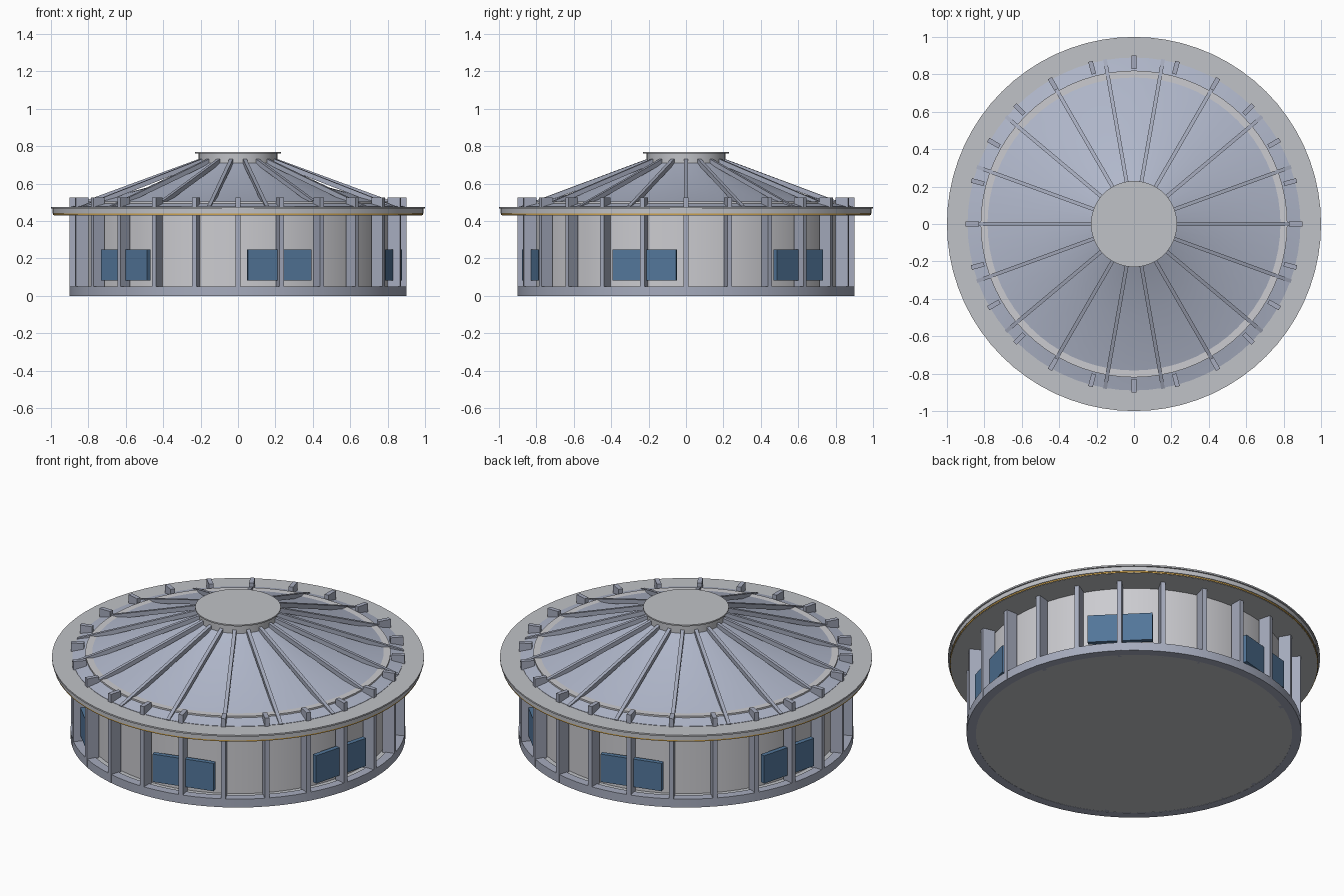
import bpy, bmesh, math
from mathutils import Matrix, Vector

if "Cube" in bpy.data.objects:
    bpy.data.objects.remove(bpy.data.objects["Cube"])


def mat(name, r, g, b):
    m = bpy.data.materials.new(name)
    m.diffuse_color = (r, g, b, 1)
    m.use_nodes = True
    m.node_tree.nodes["Principled BSDF"].inputs["Base Color"].default_value = m.diffuse_color
    return m


PALE = mat("pale_wall", 0.60, 0.60, 0.63)
GREY = mat("light_grey", 0.53, 0.54, 0.57)
ROOF = mat("blue_grey_roof", 0.44, 0.48, 0.60)
STEEL = mat("steel_blue", 0.38, 0.41, 0.51)
GLASS = mat("window_blue", 0.085, 0.18, 0.32)
GOLD = mat("gold_trim", 0.60, 0.36, 0.08)


def finish(name, bm, material, smooth=False):
    bmesh.ops.recalc_face_normals(bm, faces=bm.faces)
    me = bpy.data.meshes.new(name)
    bm.to_mesh(me)
    bm.free()
    ob = bpy.data.objects.new(name, me)
    bpy.context.collection.objects.link(ob)
    me.materials.append(material)
    if smooth:
        bpy.ops.object.select_all(action='DESELECT')
        ob.select_set(True)
        bpy.context.view_layer.objects.active = ob
        bpy.ops.object.shade_smooth_by_angle(angle=math.radians(12))
    return ob


def lathe(name, profile, material, closed=False, n=72):
    """Spin an (r, z) profile around the z axis."""
    bm = bmesh.new()
    pts = profile + profile[:1] if closed else profile
    vs = [bm.verts.new((r, 0, z)) for r, z in pts]
    es = [bm.edges.new(p) for p in zip(vs, vs[1:])]
    bmesh.ops.spin(bm, geom=vs + es, cent=(0, 0, 0), axis=(0, 0, 1),
                   angle=2 * math.pi, steps=n, use_merge=False)
    bmesh.ops.remove_doubles(bm, verts=bm.verts, dist=1e-5)
    return finish(name, bm, material, True)


def radial_boxes(name, angles, p0, p1, width, height, material):
    """Boxes running from p0 to p1 in the (r, z) plane, repeated at angles."""
    bm = bmesh.new()
    a, b = Vector((p0[0], 0, p0[1])), Vector((p1[0], 0, p1[1]))
    d = b - a
    tilt = math.atan2(-d.z, d.x)
    for ang in angles:
        m = (Matrix.Rotation(math.radians(ang), 4, 'Z')
             @ Matrix.Translation((a + b) / 2)
             @ Matrix.Rotation(tilt, 4, 'Y')
             @ Matrix.Diagonal((d.length, width, height, 1)))
        bmesh.ops.create_cube(bm, size=1, matrix=m)
    return finish(name, bm, material)


# Floor, base ring and drum wall
lathe("floor", [(0, 0.001), (0.85, 0.001), (0.85, 0.045), (0, 0.045)], GREY)
lathe("base_ring", [(0.85, 0), (0.9, 0), (0.9, 0.05), (0.85, 0.05)], STEEL, True)
lathe("drum_wall", [(0.82, 0.03), (0.82, 0.504), (0.77, 0.504)], PALE)

# Overhanging eave with a thin trim line
lathe("eave_ring", [(0.80, 0.43), (0.985, 0.43), (0.985, 0.441), (0.992, 0.441),
                    (0.992, 0.466), (1.0, 0.466), (1.0, 0.475), (0.80, 0.475)],
      GREY, True)
lathe("eave_trim", [(0.975, 0.432), (0.989, 0.432), (0.989, 0.440), (0.975, 0.440)],
      GOLD, True)

# Two-slope roof
lathe("roof", [(0.89, 0.474), (0.89, 0.477), (0.49, 0.578), (0.2, 0.715)], ROOF)

# Crown: neck and flat cap
lathe("crown_neck", [(0.21, 0.69), (0.21, 0.765)], GREY)
lathe("crown_cap", [(0, 0.762), (0.23, 0.762), (0.23, 0.77), (0, 0.77)], GREY)

# Wall columns, roof ribs, windows
radial_boxes("columns", range(0, 360, 15), (0.83, 0.263), (0.90, 0.263),
             0.025, 0.524, STEEL)
radial_boxes("roof_ribs", range(0, 360, 20), (0.20, 0.722), (0.89, 0.468),
             0.02, 0.025, STEEL)
radial_boxes("windows", range(45, 405, 60), (0.835, 0.165), (0.862, 0.165),
             0.35, 0.165, GLASS)
